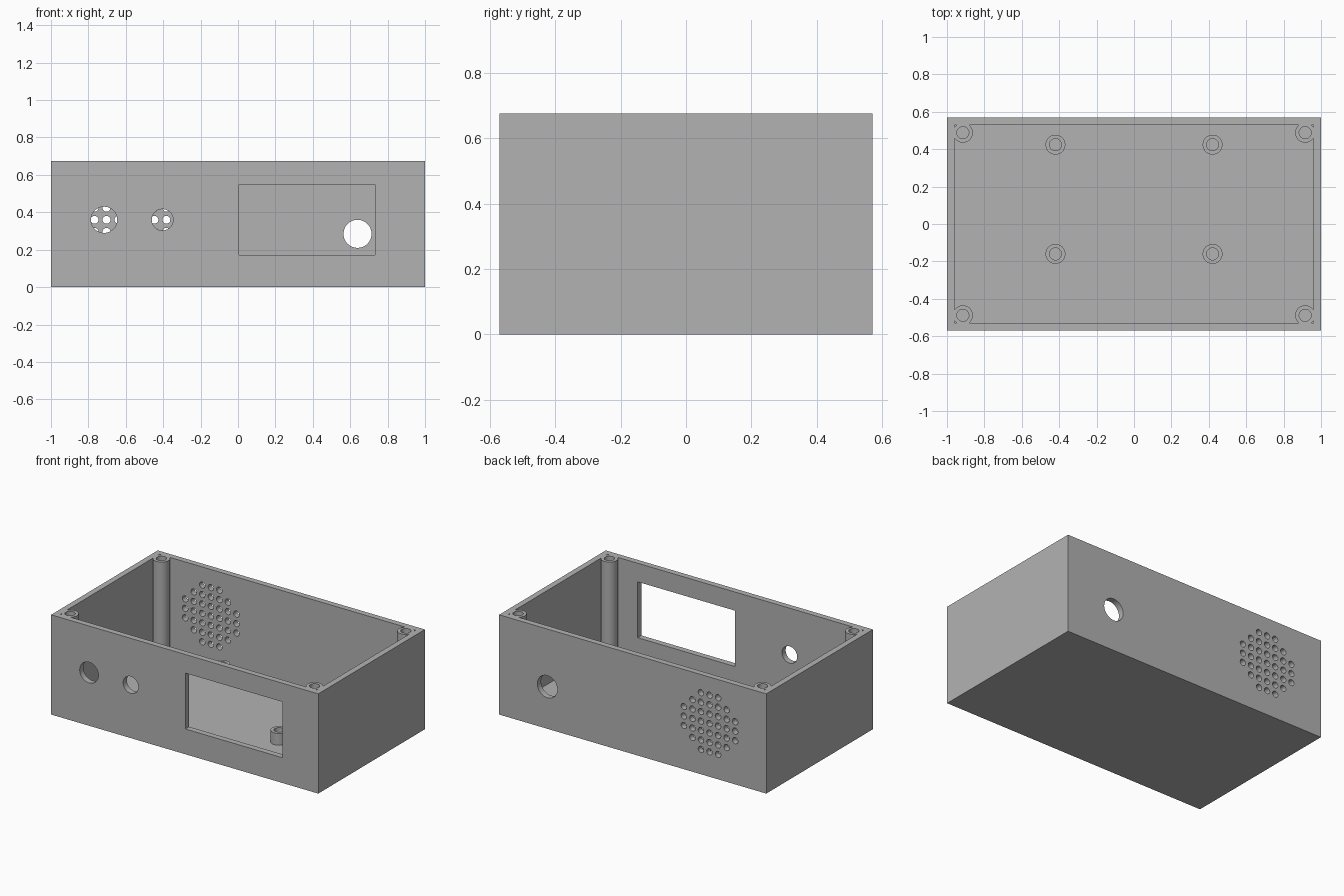
import bpy, bmesh
from math import radians
from mathutils import Matrix, Vector

if "Cube" in bpy.data.objects:
    bpy.data.objects.remove(bpy.data.objects["Cube"], do_unlink=True)

HX, HY, H = 1.0, 0.57, 0.675      # outer half sizes and height
WALL, FLOOR = 0.04, 0.04
POST_R, SCREW_R = 0.053, 0.032
PORT_Z = 0.36

grey = bpy.data.materials.new("grey plastic")
grey.use_nodes = True
grey.diffuse_color = (0.448, 0.448, 0.448, 1)
grey.node_tree.nodes["Principled BSDF"].inputs["Base Color"].default_value = grey.diffuse_color


def add_box(bm, lo, hi):
    lo, hi = Vector(lo), Vector(hi)
    mat = Matrix.Translation((lo + hi) / 2) @ Matrix.Diagonal((*(hi - lo), 1))
    bmesh.ops.create_cube(bm, size=1, matrix=mat)


def add_upright(bm, x, y, z0, z1, r):
    bmesh.ops.create_cone(bm, cap_ends=True, segments=48, radius1=r, radius2=r, depth=z1 - z0,
                          matrix=Matrix.Translation((x, y, (z0 + z1) / 2)))


def add_port(bm, x, z, r, side, segments=48):
    # round hole through the front (-1) or back (1) wall
    mat = Matrix.Translation((x, side * HY, z)) @ Matrix.Rotation(radians(90), 4, 'X')
    bmesh.ops.create_cone(bm, cap_ends=True, segments=segments, radius1=r, radius2=r,
                          depth=3 * WALL, matrix=mat)


def make_object(name, bm):
    mesh = bpy.data.meshes.new(name)
    bm.to_mesh(mesh)
    bm.free()
    mesh.materials.append(grey)
    ob = bpy.data.objects.new(name, mesh)
    bpy.context.collection.objects.link(ob)
    return ob


def subtract(ob, cutter):
    # cut and bake the result, then drop the cutter
    mod = ob.modifiers.new("cut", 'BOOLEAN')
    mod.operation, mod.solver, mod.object = 'DIFFERENCE', 'EXACT', cutter
    bpy.context.view_layer.update()
    baked = bpy.data.meshes.new_from_object(ob.evaluated_get(bpy.context.evaluated_depsgraph_get()))
    ob.modifiers.clear()
    ob.data = baked
    bpy.data.objects.remove(cutter, do_unlink=True)


corners = [(sx * 0.915, sy * 0.488) for sx in (-1, 1) for sy in (-1, 1)]
mounts = [(sx * 0.42, y) for sx in (-1, 1) for y in (-0.16, 0.424)]

# outer block
bm = bmesh.new()
add_box(bm, (-HX, -HY, 0), (HX, HY, H))
case = make_object("enclosure_case", bm)

# inner cavity, leaving corner posts and board standoffs standing
bm = bmesh.new()
add_box(bm, (WALL - HX, WALL - HY, FLOOR), (HX - WALL, HY - WALL, H + 0.1))
cavity = make_object("cavity_cutter", bm)
bm = bmesh.new()
for x, y in corners:
    add_upright(bm, x, y, 0, H + 0.2, POST_R)
for x, y in mounts:
    add_upright(bm, x, y, 0, 0.12, POST_R)
subtract(cavity, make_object("post_cutter", bm))
subtract(case, cavity)

# screw holes, ports, display window and speaker grille
bm = bmesh.new()
for x, y in corners:
    add_upright(bm, x, y, 0.3, H + 0.1, SCREW_R)
for x, y in mounts:
    add_upright(bm, x, y, 0.045, 0.2, SCREW_R)
add_port(bm, -0.716, PORT_Z, 0.07, -1)
add_port(bm, -0.404, PORT_Z, 0.057, -1)
add_port(bm, 0.639, 0.285, 0.075, 1)
add_box(bm, (0.005, -HY - 0.05, 0.171), (0.733, -HY + 0.08, 0.549))
for i in range(-3, 4):
    for j in range(-3, 4):
        if i * i + j * j <= 10:
            add_port(bm, -0.575 + i * 0.064, PORT_Z + j * 0.064, 0.021, 1, 24)
subtract(case, make_object("opening_cutter", bm))

# crisp edges, smooth round walls
bpy.ops.object.select_all(action='DESELECT')
case.select_set(True)
bpy.context.view_layer.objects.active = case
bpy.ops.object.shade_smooth_by_angle(angle=radians(30))
